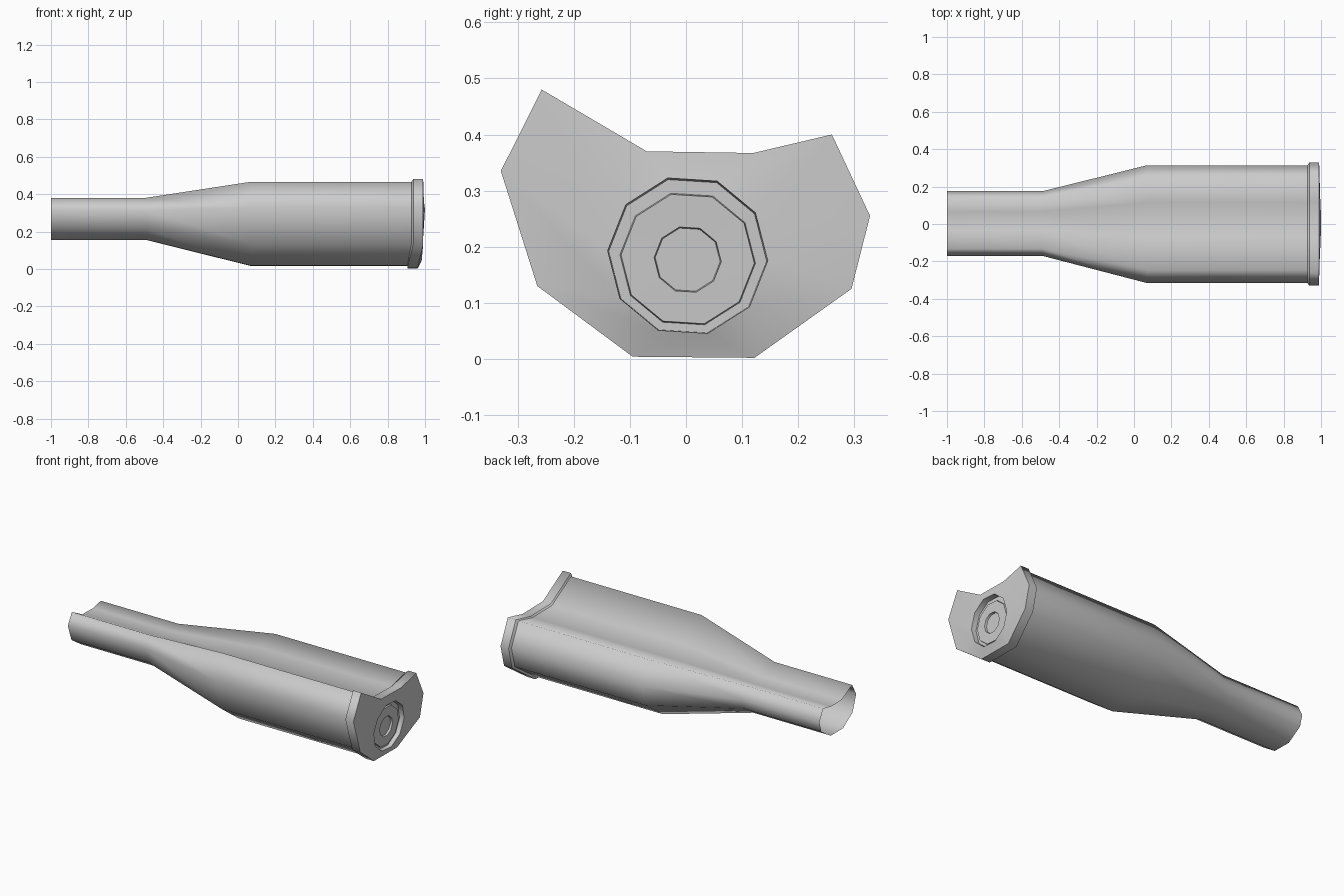
import bpy, bmesh, math

if "Cube" in bpy.data.objects:
    bpy.data.objects.remove(bpy.data.objects["Cube"])

# Crushed cross-section (y, z), counter-clockwise from the +y side
OUTLINE = [(.328, .255), (.26, .40), (.12, .367), (-.07, .37), (-.257, .48),
           (-.33, .335), (-.265, .13), (-.095, .004), (.122, .002), (.295, .125)]
LOW = (7, 8)          # bottom corners, knocked back at the base


def section(x, sy, sz, cy=0.0, cz=.241, knock=0.0):
    return [(x - (knock if i in LOW else 0), cy + y * sy, cz + (z - .241) * sz)
            for i, (y, z) in enumerate(OUTLINE)]


def ring(x, r, cy=.003, cz=.181, tilt=0.0):
    pts = []
    for i in range(10):
        a = math.radians(-3.6 + 36 * i)
        pts.append((x + tilt * math.sin(a), cy + r * math.cos(a), cz + r * math.sin(a)))
    return pts


def loft(name, loops, sharp=(), cap=False):
    """Skin a list of ten-point loops; loops listed in sharp get hard edges."""
    bm = bmesh.new()
    rows = [[bm.verts.new(p) for p in loop] for loop in loops]
    for a, b in zip(rows, rows[1:]):
        for i in range(10):
            j = (i + 1) % 10
            bm.faces.new((a[i], a[j], b[j], b[i]))
    if cap:
        bm.faces.new(rows[-1])
    for f in bm.faces:
        f.smooth = True
    for k in sharp:
        for i in range(10):
            e = bm.edges.get((rows[k][i], rows[k][(i + 1) % 10]))
            e.smooth = False
    bm.normal_update()
    # make faces look outwards
    c = bm.faces[:][0]
    m = c.calc_center_median()
    if not cap and c.normal.y * m.y + c.normal.z * (m.z - .24) < 0:
        bmesh.ops.reverse_faces(bm, faces=bm.faces[:])
    elif cap and bm.faces[:][-1].normal.x < 0:
        bmesh.ops.reverse_faces(bm, faces=bm.faces[:])
    mesh = bpy.data.meshes.new(name)
    bm.to_mesh(mesh)
    bm.free()
    obj = bpy.data.objects.new(name, mesh)
    bpy.context.collection.objects.link(obj)
    return obj


# Open neck, sloping shoulder and body
loft("case_body", [
    section(-1.0, .525, .472, .003, .268),
    section(-.49, .525, .472, .003, .268),
    section(.07, .957, .943),
    section(.935, .957, .943, knock=.025),
])

# Rim, base face, primer pocket and dented primer
loft("rim_and_primer", [
    section(.928, .957, .943, knock=.023),
    section(.937, 1, 1, knock=.032),
    section(.99, 1, 1, knock=.03),
    ring(.991, .143, cz=.184, tilt=.009),
    ring(.962, .141, cz=.183, tilt=.005),
    ring(.962, .121, cz=.178, tilt=.005),
    ring(.972, .119, cz=.178, tilt=.005),
    ring(.972, .060, cz=.177, tilt=.002),
    ring(.960, .058, cz=.177, tilt=.002),
], sharp=range(9), cap=True)
